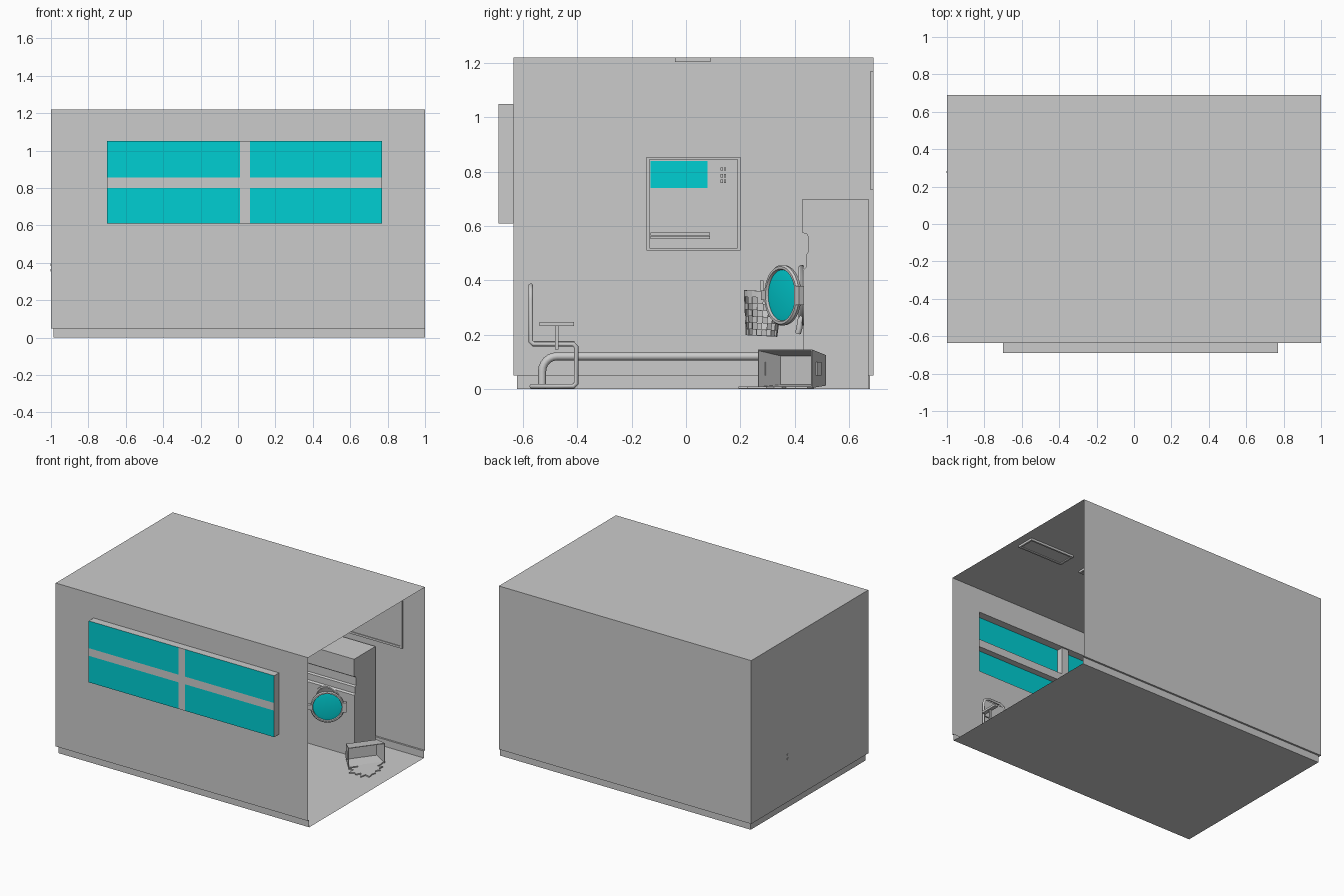
import bpy, bmesh, math, random
from mathutils import Matrix, Vector

if "Cube" in bpy.data.objects:
    bpy.data.objects.remove(bpy.data.objects["Cube"])

random.seed(4)
cyan = bpy.data.materials.new("glass_cyan")
cyan.diffuse_color = (0.0, 0.62, 0.65, 1)
cyan.use_nodes = True
cyan.node_tree.nodes["Principled BSDF"].inputs["Base Color"].default_value = cyan.diffuse_color


def finish(name, bm, mat=None, smooth=False):
    me = bpy.data.meshes.new(name)
    bm.to_mesh(me)
    bm.free()
    ob = bpy.data.objects.new(name, me)
    bpy.context.collection.objects.link(ob)
    if mat:
        me.materials.append(mat)
    if smooth:
        bpy.context.view_layer.objects.active = ob
        ob.select_set(True)
        bpy.ops.object.shade_smooth_by_angle()
        ob.select_set(False)
    return ob


def quads(name, faces, mat=None):
    bm = bmesh.new()
    for f in faces:
        bm.faces.new([bm.verts.new(p) for p in f])
    bmesh.ops.remove_doubles(bm, verts=bm.verts, dist=1e-5)
    return finish(name, bm, mat)


def box(name, x0, x1, y0, y1, z0, z1, mat=None):
    bm = bmesh.new()
    m = Matrix.Translation(((x0+x1)/2, (y0+y1)/2, (z0+z1)/2)) @ Matrix.Diagonal((x1-x0, y1-y0, z1-z0, 1))
    bmesh.ops.create_cube(bm, size=1, matrix=m)
    return finish(name, bm, mat)


def extrude_x(name, prof, x0, x1):
    bm = bmesh.new()
    f = bm.faces.new([bm.verts.new((x0, y, z)) for y, z in prof])
    r = bmesh.ops.extrude_face_region(bm, geom=[f])
    bmesh.ops.translate(bm, verts=[v for v in r["geom"] if isinstance(v, bmesh.types.BMVert)], vec=(x1-x0, 0, 0))
    bmesh.ops.recalc_face_normals(bm, faces=bm.faces)
    return finish(name, bm)


def lathe(name, prof, matrix, mat=None, segs=32):
    """Closed (radius, height) section spun about local z."""
    bm = bmesh.new()
    rings = [[bm.verts.new((r*math.cos(2*math.pi*i/segs), r*math.sin(2*math.pi*i/segs), h)) for i in range(segs)]
             for r, h in prof]
    for k, a in enumerate(rings):
        b = rings[(k+1) % len(rings)]
        for i in range(segs):
            j = (i+1) % segs
            bm.faces.new((a[i], a[j], b[j], b[i]))
    bmesh.ops.remove_doubles(bm, verts=bm.verts, dist=1e-5)
    bmesh.ops.transform(bm, matrix=matrix, verts=bm.verts)
    bmesh.ops.recalc_face_normals(bm, faces=bm.faces)
    return finish(name, bm, mat, True)


def tube(name, pts, r, cyclic=False):
    cu = bpy.data.curves.new(name, 'CURVE')
    cu.dimensions = '3D'
    cu.bevel_depth, cu.bevel_resolution, cu.use_fill_caps = r, 2, True
    sp = cu.splines.new('POLY')
    sp.points.add(len(pts)-1)
    for p, c in zip(sp.points, pts):
        p.co = (*c, 1)
    sp.use_cyclic_u = cyclic
    ob = bpy.data.objects.new(name, cu)
    bpy.context.collection.objects.link(ob)


# Room shell, open on the right, with stepped skirting
YF, YB, H, D = -0.635, 0.69, 1.22, 0.013
def loop(d, z):
    return [(1, YF+d, z), (-1+d, YF+d, z), (-1+d, YB-d, z), (1, YB-d, z)]
levels = [loop(D, 0), loop(D, .05), loop(0, .05), loop(0, H)]
WX0, WX1, WZ0, WZ1 = -.70, .77, .61, 1.05
faces = [levels[0], levels[3]]
for k in range(3):
    for i in range(3):
        if (k, i) != (2, 0):
            a, b = levels[k], levels[k+1]
            faces.append((a[i], a[i+1], b[i+1], b[i]))
outer = [(-1, .05), (1, .05), (1, H), (-1, H)]
hole = [(WX0, WZ0), (WX1, WZ0), (WX1, WZ1), (WX0, WZ1)]
for i in range(4):
    j = (i+1) % 4
    (a, b), (c, d), (e, f), (g, h) = outer[i], outer[j], hole[j], hole[i]
    faces.append(((a, YF, b), (c, YF, d), (e, YF, f), (g, YF, h)))
    faces.append(((g, YF, h), (e, YF, f), (e, -.69, f), (g, -.69, h)))
quads("room_shell", faces)

# Bay window: four panes and cross bars
for n, (x0, x1) in enumerate(((WX0, .01), (.065, WX1))):
    for m, (z0, z1) in enumerate(((WZ0, .80), (.855, WZ1))):
        quads(f"window_pane_{n}{m}", [((x0, -.69, z0), (x1, -.69, z0), (x1, -.69, z1), (x0, -.69, z1))], cyan)
box("window_mullion", .01, .065, -.69, -.645, WZ0, WZ1)
for n, (x0, x1) in enumerate(((WX0, .01), (.065, WX1))):
    box(f"window_crossbar_{n}", x0, x1, -.69, -.645, .80, .855)

# Ceiling lamps: rim and recessed panel
for n in range(4):
    x0 = .585 - .51*n
    x1 = x0 + .355
    box(f"lamp_panel_{n}", x0+.012, x1-.012, -.028, .078, 1.212, H)
    for k, r in enumerate(((x0, x1, -.04, -.028), (x0, x1, .078, .09),
                           (x0, x0+.012, -.028, .078), (x1-.012, x1, -.028, .078))):
        box(f"lamp_rim_{n}{k}", *r, 1.205, H)

# Long board on the back wall
box("wall_board", -.81, .81, .683, YB, .75, 1.155)
for k, r in enumerate(((-.825, .825, .735, .75), (-.825, .825, 1.155, 1.17),
                       (-.825, -.81, .75, 1.155), (.81, .825, .75, 1.155))):
    box(f"board_frame_{k}", r[0], r[1], .678, YB, r[2], r[3])

# Washers with grooved front, porthole and door
prof = [(.672, 0), (.672, .70), (.43, .70), (.43, .575), (.445, .57), (.451, .56), (.451, .505),
        (.443, .495), (.443, .45), (.433, .44), (.433, 0)]
W = 1.24/3
def face_y(x, y, z):
    return Matrix.Translation((x, y, z)) @ Matrix.Rotation(math.pi/2, 4, 'X')
ring = [(.094, 0), (.11, 0), (.112, .012), (.106, .02), (.097, .02), (.094, .014)]
glass = [(0, .004), (.094, .004), (.094, .010), (.07, .014), (0, .015)]
def door(n, m):
    lathe(f"door_ring_{n}", ring, m, segs=40)
    lathe(f"door_glass_{n}", glass, m, cyan, 40)
    for nm, a in (("handle", -.125), ("hinge", .095)):
        o = box(f"door_{nm}_{n}", a, a+.03, -.018 if nm == "handle" else -.035,
                .018 if nm == "handle" else .035, 0, .022)
        o.data.transform(m)
for n in range(3):
    x0 = .62 - W*(n+1)
    body = extrude_x(f"washer_body_{n}", prof, x0+.001, x0+W-.001)
    cx = x0 + W/2
    if n:
        door(n, face_y(cx, .435, .345))
        continue
    cut = lathe("drum_cutter", [(0, -.18), (.092, -.18), (.092, .05), (0, .05)], face_y(cx, .435, .345))
    cut.hide_render = True
    cut.hide_set(True)
    md = body.modifiers.new("drum_hole", 'BOOLEAN')
    md.object, md.solver = cut, 'EXACT'
    lathe("porthole_ring", [(.092, 0), (.108, 0), (.105, .008), (.094, .008)], face_y(cx, .435, .345), segs=40)
    # open door swung about its right hinge
    swing = Matrix.Translation((.555, .432, .345)) @ Matrix.Rotation(math.radians(34), 4, 'Z')
    door(n, swing @ face_y(-.122, 0, 0))
# Sock hanging below the open door
tube("sock", [(.42, .43, .265), (.42, .42, .25), (.42, .418, .225), (.415, .412, .205)], .011)

# Chairs: looped tube frame, seat, back, arms
for n in range(4):
    cx = .70 - .467*n
    half = [(.09, -.57, .01), (.09, -.415, .01), (.09, -.405, .02), (.09, -.405, .155), (.09, -.415, .165),
            (.09, -.562, .165), (.09, -.572, .175), (.09, -.572, .33), (.08, -.572, .362), (.05, -.572, .38)]
    pts = [(cx+a, b, c) for a, b, c in half] + [(cx-a, b, c) for a, b, c in reversed(half)]
    tube(f"chair_frame_{n}", pts, .009, True)
    box(f"chair_seat_{n}", cx-.09, cx+.09, -.56, -.41, .16, .177)
    box(f"chair_back_{n}", cx-.085, cx+.085, -.578, -.566, .24, .36)
    for s in (-1, 1):
        ax = cx + s*.115
        box(f"chair_arm_{n}{s}", ax-.014, ax+.014, -.54, -.412, .232, .247)
        box(f"arm_post_{n}{s}", ax-.006, ax+.006, -.482, -.47, .145, .234)
        box(f"arm_bracket_{n}{s}", min(ax, cx+s*.09), max(ax, cx+s*.09), -.482, -.47, .145, .158)

# Drain pipe along the left wall
bend = [(-.965, -.475-.055*math.sin(t), .065+.055*math.cos(t)) for t in [math.pi/2*k/6 for k in range(7)]]
tube("drain_pipe", [(-.965, .55, .12)] + bend + [(-.965, -.53, 0)], .015)

# Wall dispenser
box("dispenser_body", -1, -.91, -.14, .20, .515, .85)
for k, r in enumerate(((-.145, .20, .51, .52), (-.145, .20, .845, .855),
                       (-.145, -.135, .52, .845), (.19, .20, .52, .845))):
    box(f"dispenser_rim_{k}", -1, -.90, *r)
box("dispenser_screen", -.91, -.905, -.13, .08, .74, .84, cyan)
box("dispenser_tray", -.91, -.885, -.13, .088, .553, .563)
box("dispenser_tray_lip", -.91, -.89, -.13, .088, .566, .576)
for k, z in enumerate((.765, .785, .81)):
    for y in (.132, .144):
        box(f"dispenser_button_{k}", -.91, -.904, y-.004, y+.004, z-.006, z+.006)

# Woven bin hung on the left wall
bm = bmesh.new()
N, R = 20, 7
rows = [[bm.verts.new(((.058+.016*k/R)*math.cos(2*math.pi*i/N), (.058+.016*k/R)*math.sin(2*math.pi*i/N), .165*k/R))
         for i in range(N)] for k in range(R+1)]
for k in range(R):
    for i in range(N):
        if (i+k) % 2 == 0 or k == R-1:
            j = (i+1) % N
            bm.faces.new((rows[k][i], rows[k][j], rows[k+1][j], rows[k+1][i]))
bm.faces.new(rows[0][::-1])
bmesh.ops.rotate(bm, verts=bm.verts, matrix=Matrix.Rotation(math.radians(-3), 3, 'X'))
bmesh.ops.translate(bm, verts=bm.verts, vec=(-.915, .278, .195))
finish("woven_bin", bm).modifiers.new("thickness", 'SOLIDIFY').thickness = .004
box("bin_hook", -.992, -.986, .272, .286, .33, .40)
for k, z in enumerate((.36, .39)):
    box(f"hook_screw_{k}", -1.003, -.986, .274, .284, z-.006, z+.006)

# Tipped crate near the open side: local x = mouth direction, y = length
place = Matrix.Translation((.765, .365, 0)) @ Matrix.Rotation(math.radians(-37), 4, 'Z')
bm = bmesh.new()
mouth = [bm.verts.new((0, y, z)) for y, z in ((-.125, .004), (.125, .004), (.125, .145), (-.125, .145))]
base = [bm.verts.new((-.11, y, z)) for y, z in ((-.105, .012), (.105, .012), (.105, .125), (-.105, .125))]
bm.faces.new(base)
for i in range(4):
    j = (i+1) % 4
    bm.faces.new((mouth[i], mouth[j], base[j], base[i]))
bmesh.ops.recalc_face_normals(bm, faces=bm.faces)
bmesh.ops.transform(bm, matrix=place, verts=bm.verts)
finish("tipped_crate", bm).modifiers.new("thickness", 'SOLIDIFY').thickness = .006
for s in (-1, 1):
    o = box(f"crate_grip_{s}", -.055, -.03, s*.12-.006, s*.12+.006, .05, .10)
    o.data.transform(place)

# Spilled puddle of powder
bm = bmesh.new()
ring_v = []
for i in range(26):
    a = 2*math.pi*i/26
    r = random.uniform(.75, 1.05) if i % 2 else random.uniform(.5, .8)
    ring_v.append(bm.verts.new((.80 + .11*r*math.cos(a), .325 + .15*r*math.sin(a), 0.001)))
f = bm.faces.new(ring_v)
r = bmesh.ops.extrude_face_region(bm, geom=[f])
bmesh.ops.translate(bm, verts=[v for v in r["geom"] if isinstance(v, bmesh.types.BMVert)], vec=(0, 0, .008))
bmesh.ops.recalc_face_normals(bm, faces=bm.faces)
finish("spilled_powder", bm)
